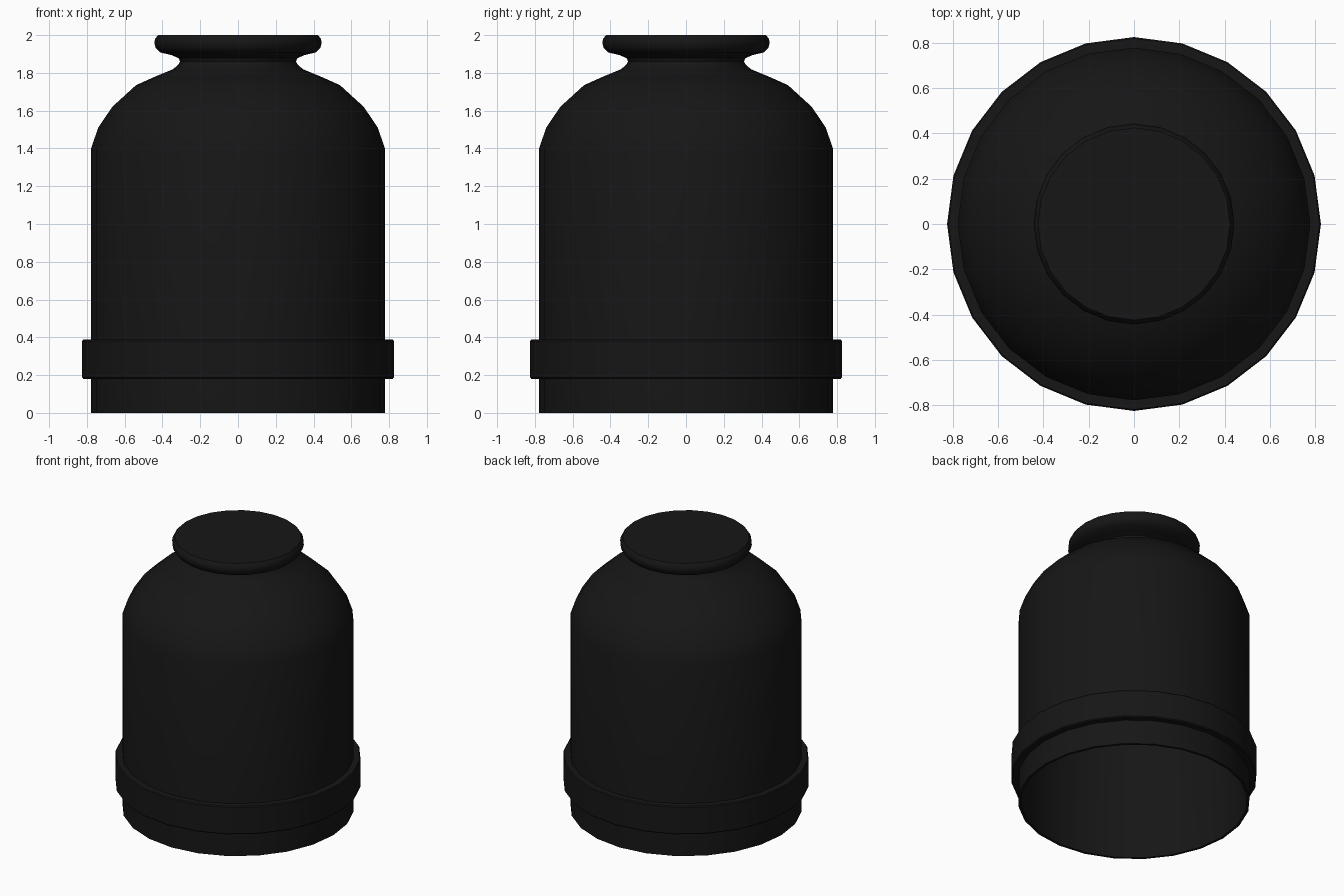
import bpy, bmesh
from math import cos, sin, tau, radians

if "Cube" in bpy.data.objects:
    bpy.data.objects.remove(bpy.data.objects["Cube"])

SIDES = 24
black = bpy.data.materials.new("black_finish")
black.diffuse_color = (0.008, 0.008, 0.008, 1)
black.use_nodes = True
black.node_tree.nodes["Principled BSDF"].inputs["Base Color"].default_value = black.diffuse_color


def lathe(name, profile, caps):
    """Revolve (radius, z) points around z; caps closes both end rings."""
    bm = bmesh.new()
    rings = [[bm.verts.new((r * cos(tau * i / SIDES), r * sin(tau * i / SIDES), z))
              for i in range(SIDES)] for r, z in profile]
    for low, high in zip(rings, rings[1:]):
        for i in range(SIDES):
            j = (i + 1) % SIDES
            bm.faces.new((low[i], low[j], high[j], high[i]))
    if caps:
        bm.faces.new(rings[0][::-1])
        bm.faces.new(rings[-1])
    mesh = bpy.data.meshes.new(name)
    bm.to_mesh(mesh)
    bm.free()
    obj = bpy.data.objects.new(name, mesh)
    mesh.materials.append(black)
    bpy.context.collection.objects.link(obj)
    bpy.ops.object.select_all(action='DESELECT')
    obj.select_set(True)
    bpy.context.view_layer.objects.active = obj
    bpy.ops.object.shade_smooth_by_angle(angle=radians(40))
    return obj


# Hollow domed body, open below: inside wall from the top down, around the
# rim, then the outside up to the narrow neck and flared, flat-topped cap
inside = [(0.27, 1.82), (0.43, 1.758), (0.525, 1.715), (0.648, 1.605),
          (0.719, 1.50), (0.76, 1.396), (0.76, 0)]
outside = [(0.778, 0), (0.778, 1.40), (0.74, 1.51), (0.666, 1.62),
           (0.54, 1.735), (0.444, 1.778), (0.343, 1.82), (0.315, 1.845),
           (0.307, 1.86), (0.314, 1.878), (0.352, 1.894), (0.414, 1.909),
           (0.436, 1.933), (0.443, 1.958), (0.439, 1.98), (0.424, 2.0)]
lathe("body", inside + outside, True)

# Raised band around the base
lathe("base_band", [
    (0.775, 0.18), (0.819, 0.18), (0.825, 0.187),
    (0.825, 0.381), (0.819, 0.388), (0.775, 0.388)], False)
